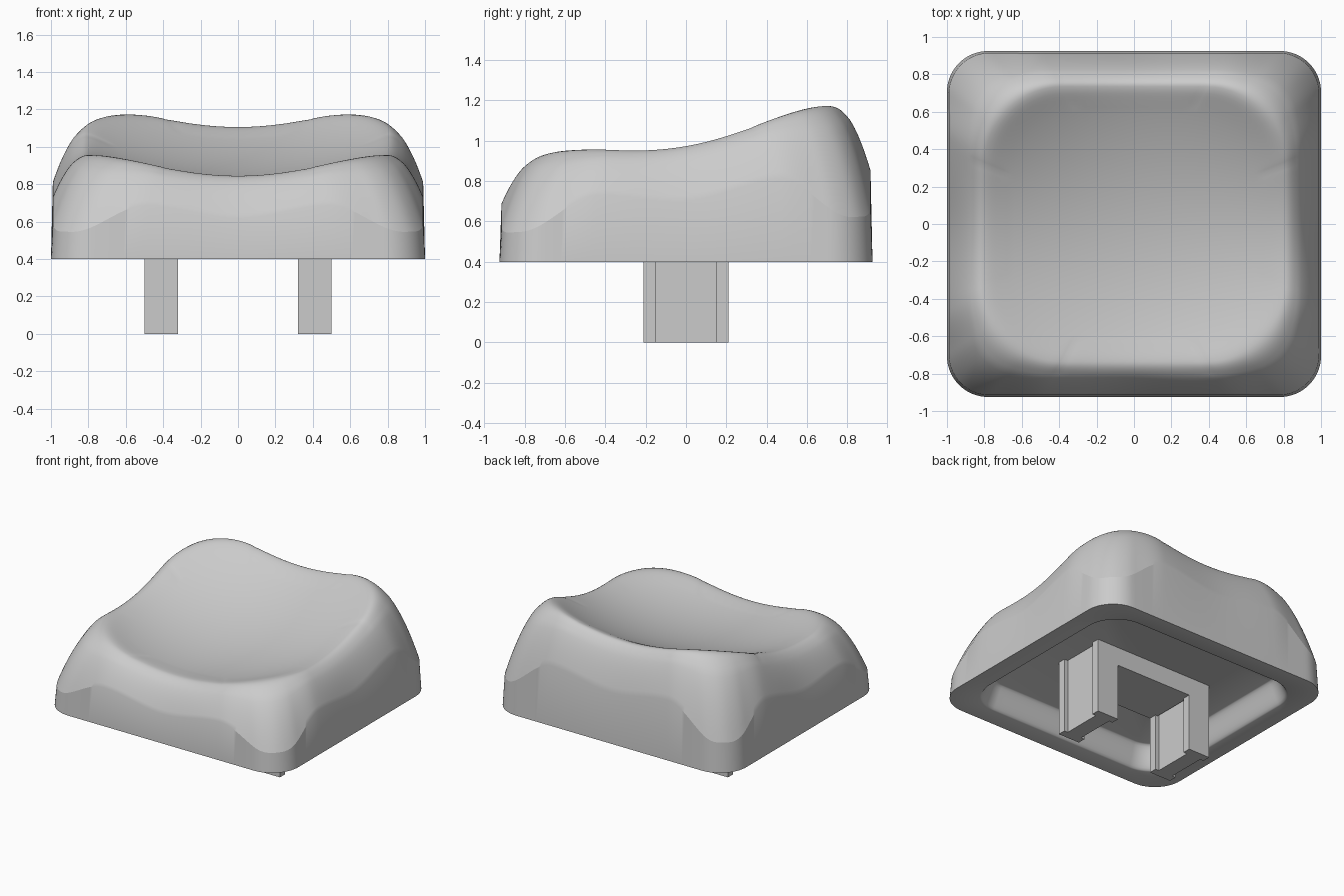
import bpy
import bmesh
import math

cube = bpy.data.objects.get("Cube")
if cube:
    bpy.data.objects.remove(cube)

grey = bpy.data.materials.new("plain grey")
grey.use_nodes = True
COLOUR = (0.6, 0.6, 0.6, 1)
grey.diffuse_color = COLOUR
grey.node_tree.nodes["Principled BSDF"].inputs["Base Color"].default_value = COLOUR

CORNER_STEPS, SIDE_STEPS = 40, 22


def rounded_rect(hx, hy, r):
    """Evenly divided outline of a rounded rectangle, counter-clockwise."""
    arcs = []
    for k, (sx, sy) in enumerate([(1, 1), (-1, 1), (-1, -1), (1, -1)]):
        arc = []
        for i in range(CORNER_STEPS + 1):
            a = math.pi / 2 * (k + i / CORNER_STEPS)
            arc.append((sx * (hx - r) + r * math.cos(a), sy * (hy - r) + r * math.sin(a)))
        arcs.append(arc)
    pts = []
    for k, arc in enumerate(arcs):
        pts += arc
        (x0, y0), (x1, y1) = arc[-1], arcs[(k + 1) % 4][0]
        for i in range(1, SIDE_STEPS):
            t = i / SIDE_STEPS
            pts.append((x0 + (x1 - x0) * t, y0 + (y1 - y0) * t))
    return pts


def cast_out(points, hx, hy, r):
    """Push points straight out from the centre onto a rounded rectangle."""
    out = []
    for x, y in points:
        low, high = 0, 4
        for _ in range(30):
            s = (low + high) / 2
            dx, dy = abs(x * s) - hx + r, abs(y * s) - hy + r
            gap = math.hypot(max(dx, 0), max(dy, 0)) - r
            low, high = (s, high) if gap < 0 else (low, s)
        out.append((x * low, y * low))
    return out


def smoothstep(a, b, v):
    t = min(max((v - a) / (b - a), 0), 1)
    return t * t * (3 - 2 * t)


def dish_height(x, y):
    return 0.85 + 0.18 * y + 0.24 * y * y + 0.2 * x * x * (1 + y * y)


def edge_height(x, y):
    """Line where the wall meets the sculpted slope: dips at the corners and side middles."""
    m = min(abs(x) / 0.99, abs(y) / 0.915)
    mid = -0.04 + 0.07 * smoothstep(0, 0.5, m)
    drop = (0.185 + 0.045 * y) * smoothstep(0.5, 0.9, m)
    return 0.74 + 0.09 * y + mid - drop


def flat(points, z):
    return [(x, y, z) for x, y in points]


def finish(bm, name, angle=30):
    bmesh.ops.recalc_face_normals(bm, faces=bm.faces)
    mesh = bpy.data.meshes.new(name)
    bm.to_mesh(mesh)
    bm.free()
    mesh.materials.append(grey)
    obj = bpy.data.objects.new(name, mesh)
    bpy.context.collection.objects.link(obj)
    bpy.ops.object.select_all(action='DESELECT')
    obj.select_set(True)
    bpy.context.view_layer.objects.active = obj
    bpy.ops.object.shade_smooth_by_angle(angle=math.radians(angle))
    return obj


# Cap body: rings from the recess ceiling, round the rim and up to the dish centre
rings = []
FLOOR, CEILING, FLARE = 0.4, 0.57, 0.09
RECESS = 10
for i in range(RECESS + 1):
    t = i / RECESS
    inset = FLARE * (1 - t)
    rings.append(flat(rounded_rect(0.86 - inset, 0.785 - inset, 0.25 - inset * 0.8),
                      CEILING - (CEILING - FLOOR) * smoothstep(0, 1, t)))
outline = rounded_rect(0.8, 0.735, 0.42)
rings.append(flat(cast_out(outline, 1.0, 0.925, 0.22), FLOOR))
edge = [(x, y, edge_height(x, y)) for x, y in cast_out(outline, 0.99, 0.915, 0.22)]
crest = [(x, y, dish_height(x, y)) for x, y in outline]
edge_ring = len(rings)
SLOPE = 16
for i in range(SLOPE + 1):
    u = i / SLOPE
    f = 1 - (1 - u) ** 2
    rings.append([(a[0] + (b[0] - a[0]) * u, a[1] + (b[1] - a[1]) * u, a[2] + (b[2] - a[2]) * f)
                  for a, b in zip(edge, crest)])
crest_ring = len(rings) - 1
DISH = 40
for i in range(1, DISH):
    s = 1 - i / DISH
    rings.append([(x * s, y * s, dish_height(x * s, y * s)) for x, y, z in crest])

bm = bmesh.new()
loops = [[bm.verts.new(p) for p in ring] for ring in rings]
count = len(loops[0])
for low, high in zip(loops, loops[1:]):
    for i in range(count):
        j = (i + 1) % count
        bm.faces.new((low[i], low[j], high[j], high[i]))
bm.faces.new(loops[0][::-1])
centre = bm.verts.new((0, 0, dish_height(0, 0)))
for i in range(count):
    bm.faces.new((loops[-1][i], loops[-1][(i + 1) % count], centre))

# Soften the crest between slope and dish
crest_verts = [v for loop in loops[crest_ring - 6:crest_ring + 7] for v in loop]
for _ in range(12):
    bmesh.ops.smooth_vert(bm, verts=crest_verts, factor=0.5, use_axis_z=True)

# Crisp line between wall and slope at the corners only
line = loops[edge_ring]
for i in range(count):
    v, w = line[i], line[(i + 1) % count]
    if min(abs(v.co.x), abs(v.co.y)) > 0.6:
        bm.edges.get((v, w)).smooth = False
finish(bm, "cap_body")


def prism(name, outline, z0, z1):
    """Upright prism from a flat outline."""
    bm = bmesh.new()
    base = bm.faces.new([bm.verts.new((x, y, z0)) for x, y in outline])
    top = bmesh.ops.extrude_face_region(bm, geom=[base])
    verts = [g for g in top["geom"] if isinstance(g, bmesh.types.BMVert)]
    bmesh.ops.translate(bm, verts=verts, vec=(0, 0, z1 - z0))
    return finish(bm, name)


# Stem prongs: square groove down both broad faces
half = [(0.09, -0.21), (0.09, -0.15), (0.06, -0.15), (0.06, 0.15), (0.09, 0.15), (0.09, 0.21)]
section = half + [(-x, -y) for x, y in half]
for side, name in ((1, "left_prong"), (-1, "right_prong")):
    prism(name, [(side * 0.41 + x, y) for x, y in section], 0, CEILING + 0.02)

# Bridge joining the prongs under the cap
prism("prong_bridge", [(-0.34, -0.21), (0.34, -0.21), (0.34, 0.21), (-0.34, 0.21)],
      0.43, CEILING + 0.02)
